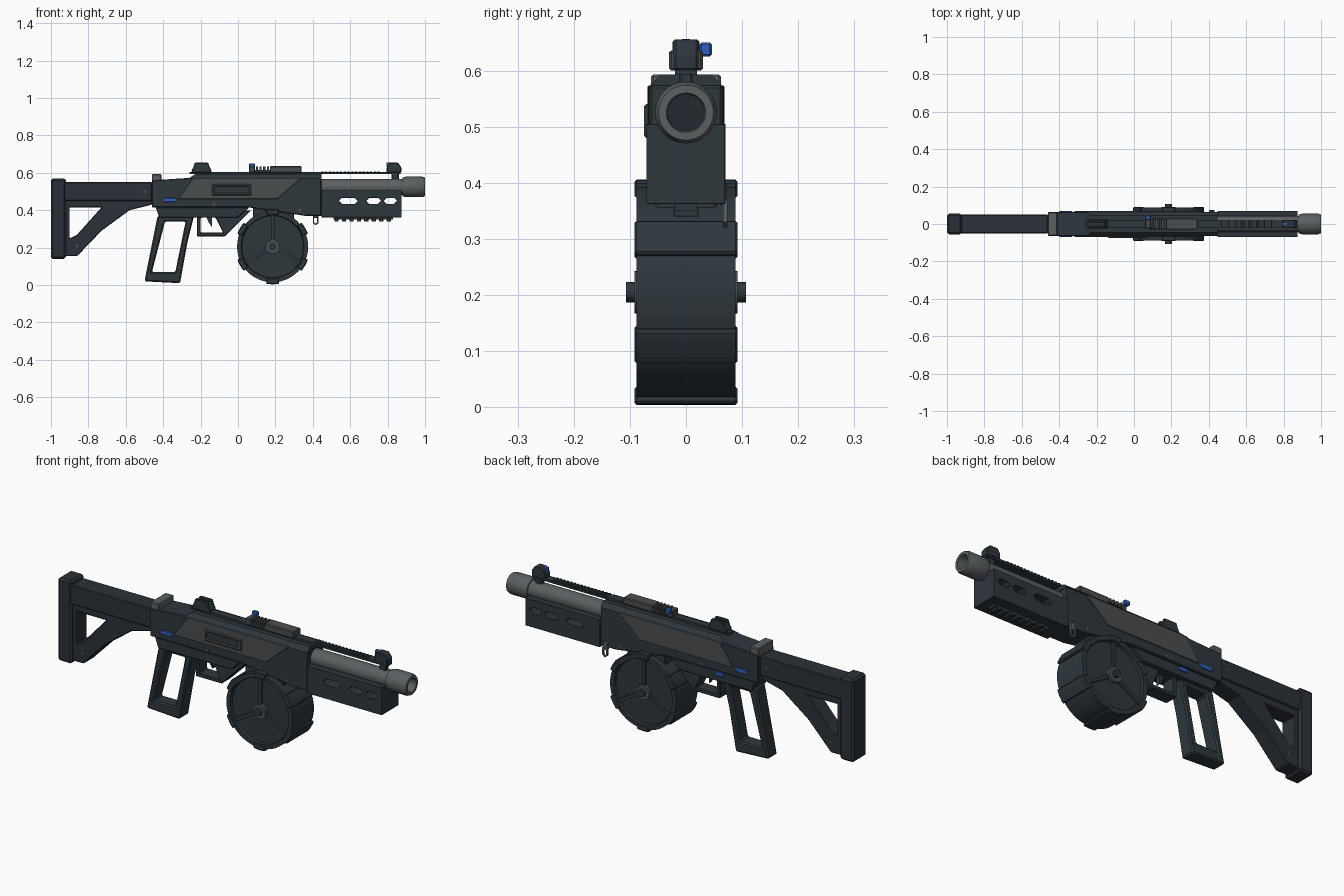
import bpy, bmesh, math
from mathutils import Matrix, Vector

if "Cube" in bpy.data.objects:
    bpy.data.objects.remove(bpy.data.objects["Cube"])


def material(name, red, green, blue):
    made = bpy.data.materials.new(name)
    made.use_nodes = True
    made.diffuse_color = (red, green, blue, 1)
    made.node_tree.nodes["Principled BSDF"].inputs["Base Color"].default_value = made.diffuse_color
    return made


DARK = material("dark gunmetal", .028, .038, .046)
STOCK = material("dark polymer", .025, .031, .04)
PANEL = material("panel grey", .068, .074, .078)
STEEL = material("barrel steel", .105, .115, .12)
BLUE = material("accent blue", .035, .115, .5)
BLACK = material("bore black", .018, .022, .026)


def finish(name, bm, mat):
    bmesh.ops.recalc_face_normals(bm, faces=bm.faces)
    mesh = bpy.data.meshes.new(name)
    bm.to_mesh(mesh)
    bm.free()
    mesh.materials.append(mat)
    obj = bpy.data.objects.new(name, mesh)
    bpy.context.collection.objects.link(obj)
    return obj


def add_bevel(obj, width):
    mod = obj.modifiers.new("edge_bevel", "BEVEL")
    mod.width, mod.segments, mod.limit_method = width, 1, "ANGLE"


def cut(obj, outline):
    """Cut an x/z outline right through a part."""
    cutter = prism("cutter", outline, 1, DARK, bevel=0)
    cutter.hide_render = True
    mod = obj.modifiers.new("hole", "BOOLEAN")
    mod.object, mod.operation, mod.solver = cutter, "DIFFERENCE", "EXACT"
    bpy.context.view_layer.update()
    graph = bpy.context.evaluated_depsgraph_get()
    mesh = bpy.data.meshes.new_from_object(obj.evaluated_get(graph))
    obj.modifiers.clear()
    obj.data = mesh
    bpy.data.objects.remove(cutter)


def prism(name, outline, half, mat, bevel=.004, holes=(), offset=0, top_width=1):
    """Pull an x/z outline out to both sides of y = offset; top_width narrows the upper edge."""
    bm = bmesh.new()
    face = bm.faces.new([bm.verts.new((x, offset - half, z)) for x, z in outline])
    extruded = bmesh.ops.extrude_face_region(bm, geom=[face])["geom"]
    moved = [v for v in extruded if isinstance(v, bmesh.types.BMVert)]
    bmesh.ops.translate(bm, vec=(0, half * 2, 0), verts=moved)
    highest = max(z for x, z in outline)
    for v in bm.verts:
        if v.co.z > highest - .001:
            v.co.y *= top_width
    obj = finish(name, bm, mat)
    for hole in holes:
        cut(obj, hole)
    if bevel:
        add_bevel(obj, bevel)
    return obj


def rect(left, right, low, high):
    return [(left, low), (right, low), (right, high), (left, high)]


def box(name, left, right, low, high, half, mat, **options):
    return prism(name, rect(left, right, low, high), half, mat, **options)


def shrink(outline, sx, sz):
    """The same outline drawn in towards its middle."""
    mx = sum(x for x, z in outline) / len(outline)
    mz = sum(z for x, z in outline) / len(outline)
    return [(mx + (x - mx) * sx, mz + (z - mz) * sz) for x, z in outline]


def lathe(name, profile, centre, axis, mat, steps=32):
    """Spin (distance along axis, radius) points round the axis."""
    bm = bmesh.new()
    verts = [bm.verts.new(centre + axis * a + Vector((0, 0, r))) for a, r in profile]
    edges = [bm.edges.new(pair) for pair in zip(verts, verts[1:])]
    bmesh.ops.spin(bm, geom=verts + edges, cent=centre, axis=axis, angle=math.tau, steps=steps)
    bmesh.ops.remove_doubles(bm, verts=bm.verts, dist=.0004)
    obj = finish(name, bm, mat)
    bpy.ops.object.select_all(action="DESELECT")
    obj.select_set(True)
    bpy.context.view_layer.objects.active = obj
    bpy.ops.object.shade_smooth_by_angle(angle=math.radians(35))
    return obj


ALONG, ACROSS = Vector((1, 0, 0)), Vector((0, 1, 0))


def rod(name, x, z, radius, half, mat, steps=24):
    """Round pin through the model from side to side."""
    profile = [(-half, 0), (-half, radius), (half, radius), (half, 0)]
    return lathe(name, profile, Vector((x, 0, z)), ACROSS, mat, steps)


# Shared heights, half widths and stations
BODY, DECK, SHOULDER, WAIST = .065, .593, .573, .415
REAR, NOSE = -.46, .446

# Stock
prism("stock", [(-.93, .55), (REAR, .55), (REAR, .43), (-.58, .4), (-.73, .29),
                (-.86, .155), (-.93, .155)], .042, STOCK,
      holes=[[(-.9, WAIST), (-.73, WAIST), (-.86, .27), (-.9, .25)]])
box("stock_top_tube", -.93, REAR, .45, .55, .05, STOCK)
box("butt_pad", -1, -.92, .14, .57, .055, STOCK, bevel=.01)
box("stock_clamp", REAR, -.41, .54, DECK, .062, STEEL)

# Receiver
prism("receiver", [(REAR, .56), (-.26, SHOULDER), (NOSE, SHOULDER), (NOSE, .37), (.36, .37),
                   (.06, WAIST), (REAR, WAIST)], BODY, DARK)
prism("receiver_top", [(-.26, SHOULDER), (-.23, DECK), (NOSE, DECK), (NOSE, SHOULDER)],
      BODY, DARK, bevel=0, top_width=.7)
prism("lower_receiver", [(-.44, WAIST), (-.42, .36), (0, .36), (.06, WAIST)], .058, DARK)
for side, label in ((-1, "right"), (1, "left")):
    prism("side_panel_" + label, [(-.24, SHOULDER), (.34, SHOULDER), (.21, REAR * -1), (-.32, REAR * -1)],
          .004, PANEL, bevel=.002, offset=side * BODY)
    box("blue_mark_" + label, -.4, -.33, .445, .466, .004, BLUE, bevel=.002, offset=side * BODY)
box("selector", -.26, -.21, .39, .41, .004, BLUE, bevel=.002, offset=.06)
port = rect(-.14, .07, .48, .54)
opening = shrink(port, .88, .6)
prism("ejection_port_frame", port, .01, PANEL, holes=[opening], offset=-BODY)
prism("ejection_port", opening, .006, DARK, bevel=0, offset=-BODY)
for x, z, half in ((-.5, .5, .052), (-.86, .21, .044), (-.13, .43, .067), (.33, .4, .067)):
    rod("side_screw", x, z, .009, half, PANEL, steps=10)

# Grip, trigger and guard
grip = [(-.43, .37), (-.235, .37), (-.27, .23), (-.31, .01), (-.5, .02)]
prism("grip", grip, .038, DARK, bevel=.007,
      holes=[[(-.39, .34), (-.28, .34), (-.335, .07), (-.46, .07)]])
prism("trigger_guard", [(-.22, .38), (-.22, .26), (-.07, .26), (.07, .4)], .036, DARK,
      holes=[[(-.2, .36), (-.12, .36), (-.08, .28), (-.2, .28)]])
prism("trigger", [(-.17, .37), (-.14, .37), (-.14, .31), (-.16, .34)], .01, DARK, bevel=0)

# Drum magazine
DX, DZ, RIM, HALF = .185, .205, .19, .088
right_half = [(-HALF + .014, 0), (-HALF + .014, RIM - .025), (-HALF, RIM - .022), (-HALF, RIM)]
lathe("drum", right_half + [(-a, r) for a, r in reversed(right_half)],
      Vector((DX, 0, DZ)), ACROSS, DARK, steps=48)
rod("drum_hub", DX, DZ, .038, HALF + .004, PANEL)
rod("drum_axle", DX, DZ, .018, .107, DARK, steps=12)
for k in range(3):
    spoke = box("drum_spoke", -.009, .009, .03, RIM - .02, HALF - .004, DARK, bevel=0)
    turn = Matrix.Rotation(k * math.tau / 3, 4, "Y")
    spoke.matrix_world = Matrix.Translation((DX, 0, DZ)) @ turn


def arc(radius, middle, spread):
    angles = [math.radians(middle + spread * step) for step in (-1, -.5, 0, .5, 1)]
    return [(DX + radius * math.cos(a), DZ + radius * math.sin(a)) for a in angles]


for k in range(6):
    middle = 30 + k * 60
    prism("drum_clip", arc(RIM + .011, middle, 10) + arc(RIM - .02, middle, -10),
          HALF + .004, DARK)
box("magazine_well", .08, .3, .34, WAIST, .055, DARK)

# Barrel and muzzle
BORE = Vector((0, 0, .525))
lathe("barrel", [(.4, 0), (.4, .043), (.9, .043), (.9, 0)], BORE, ALONG, STEEL)
lathe("muzzle", [(.88, .04), (.88, .05), (.9, .055), (.985, .055), (1, .049), (1, .035), (.95, .033)],
      BORE, ALONG, STEEL)
lathe("bore", [(.9, .033), (.95, .033), (.95, 0)], BORE, ALONG, BLACK)


# Handguard with three through slots and a lower rail
def slot(middle, reach, height=.45, rise=.016):
    inner = reach - rise
    return [(middle - reach, height), (middle - inner, height - rise), (middle + inner, height - rise),
            (middle + reach, height), (middle + inner, height + rise), (middle - inner, height + rise)]


box("handguard", NOSE, .875, .362, .505, .07, DARK, bevel=.008,
    holes=[slot(.59, .05), slot(.725, .04), slot(.815, .035)])
box("lower_rail", .51, .83, .35, .37, .02, DARK, bevel=0)


def teeth(name, count, start, pitch, low, high, half, mat):
    for k in range(count):
        left = start + k * pitch
        box(name, left, left + pitch * .55, low, high, half, mat, bevel=.001)


teeth("lower_rail_tooth", 8, .515, .04, .34, .355, .022, DARK)

# Top rib and rail
box("top_rib", -.26, .87, DECK, .605, .02, DARK, bevel=0)
teeth("rib_tooth", 16, NOSE, .02, .6, .608, .022, DARK)
box("top_rail", .17, .34, .6, .636, .03, PANEL)
box("top_rail_base", .08, .18, .6, .615, .026, PANEL)
teeth("top_rail_tooth", 4, .095, .02, .61, .634, .03, PANEL)
box("blue_knob", .06, .09, .625, .65, .011, BLUE, offset=.035)
box("knob_mount", .06, .09, .6, .635, .025, PANEL)

# Sights
box("front_sight_post", .82, .86, .56, .61, .012, DARK)
prism("front_sight", [(.795, .6), (.795, .63), (.81, .655), (.855, .655), (.873, .63), (.873, .6)],
      .022, DARK)
box("front_sight_dot", .793, .815, .63, .656, .007, BLUE, bevel=0)
rear = [(-.25, .6), (-.23, .655), (-.16, .655), (-.14, .6)]
prism("rear_sight_base", shrink(rear, 1, .6), .024, DARK)
for side in (-1, 1):
    prism("rear_sight_ear", rear, .008, DARK, offset=side * .016)

# Sling loop on the left
box("sling_bracket", .4, .43, .36, .4, .007, STEEL, offset=BODY)
loop = [(.4, .37), (.43, .37), (.43, .33), (.415, .32), (.4, .33)]
prism("sling_loop", loop, .004, STEEL, bevel=0, holes=[shrink(loop, .5, .6)], offset=.07)
